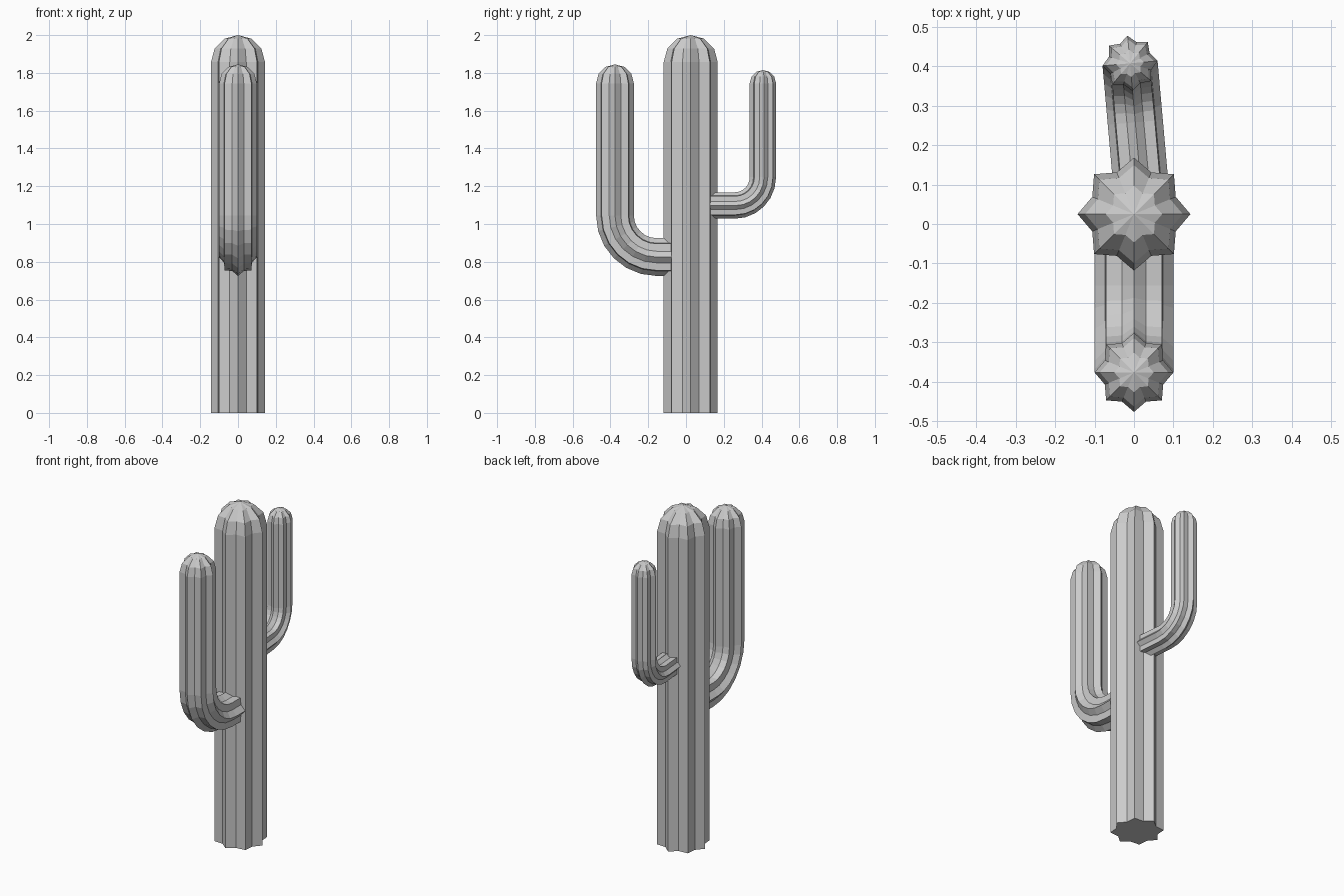
import bpy, bmesh
from math import sin, cos, pi, radians
from mathutils import Vector

if "Cube" in bpy.data.objects:
    bpy.data.objects.remove(bpy.data.objects["Cube"])

POINTS = 8       # ribs around every stem
VALLEY = 0.80    # valley radius relative to rib radius


def ribbed_tube(name, rings, tip):
    """rings: (centre, side axis, second axis, radius); closed by a tip vertex."""
    bm = bmesh.new()
    loops = []
    for c, u, v, r in rings:
        loop = []
        for i in range(2 * POINTS):
            a = pi * i / POINTS
            k = r * (VALLEY if i % 2 else 1)
            loop.append(bm.verts.new(c + u * (k * cos(a)) + v * (k * sin(a))))
        loops.append(loop)
    n = 2 * POINTS
    for a, b in zip(loops, loops[1:]):
        for i in range(n):
            j = (i + 1) % n
            bm.faces.new((a[i], a[j], b[j], b[i]))
    top = bm.verts.new(tip)
    for i in range(n):
        bm.faces.new((loops[-1][i], loops[-1][(i + 1) % n], top))
    bm.faces.new(loops[0])
    bmesh.ops.recalc_face_normals(bm, faces=bm.faces)
    me = bpy.data.meshes.new(name)
    bm.to_mesh(me)
    bm.free()
    ob = bpy.data.objects.new(name, me)
    bpy.context.collection.objects.link(ob)
    return ob


def dome(c, u, v, r):
    """Straight end ring followed by the shrinking rings of a rounded cap."""
    return [(c + Vector((0, 0, r * sin(t))), u, v, r * cos(t))
            for t in (0, pi / 6, pi / 3)]


def arm(name, start, end_xy, z, top, r, bend, steps=6):
    """Arm leaving the trunk horizontally, then bending upright."""
    s = Vector((*start, z))
    e = Vector((*end_xy, z))
    d = (e - s).normalized()
    up = Vector((0, 0, 1))
    side = d.cross(up)
    rings = [(s, side, up, r)]
    pivot = e - d * bend + up * bend
    for i in range(steps + 1):
        t = pi / 2 * i / steps
        rings.append((pivot + d * (bend * sin(t)) - up * (bend * cos(t)),
                      side, up * cos(t) - d * sin(t), r))
    rings += dome(Vector((*end_xy, top - r)), side, -d, r)
    ribbed_tube(name, rings, Vector((*end_xy, top)))


# Trunk
X, Y = Vector((1, 0, 0)), Vector((0, 1, 0))
base, R = Vector((0, 0.025, 0)), 0.143
ribbed_tube("trunk", [(base, X, Y, R)] + dome(base + Vector((0, 0, 2 - R)), X, Y, R),
            base + Vector((0, 0, 2)))

# Arms
arm("large_arm", (0, -0.03), (0, -0.376), 0.825, 1.845, 0.1, 0.22)
arm("small_arm", (0.02, 0.07), (-0.01, 0.407), 1.098, 1.815, 0.07, 0.15)
